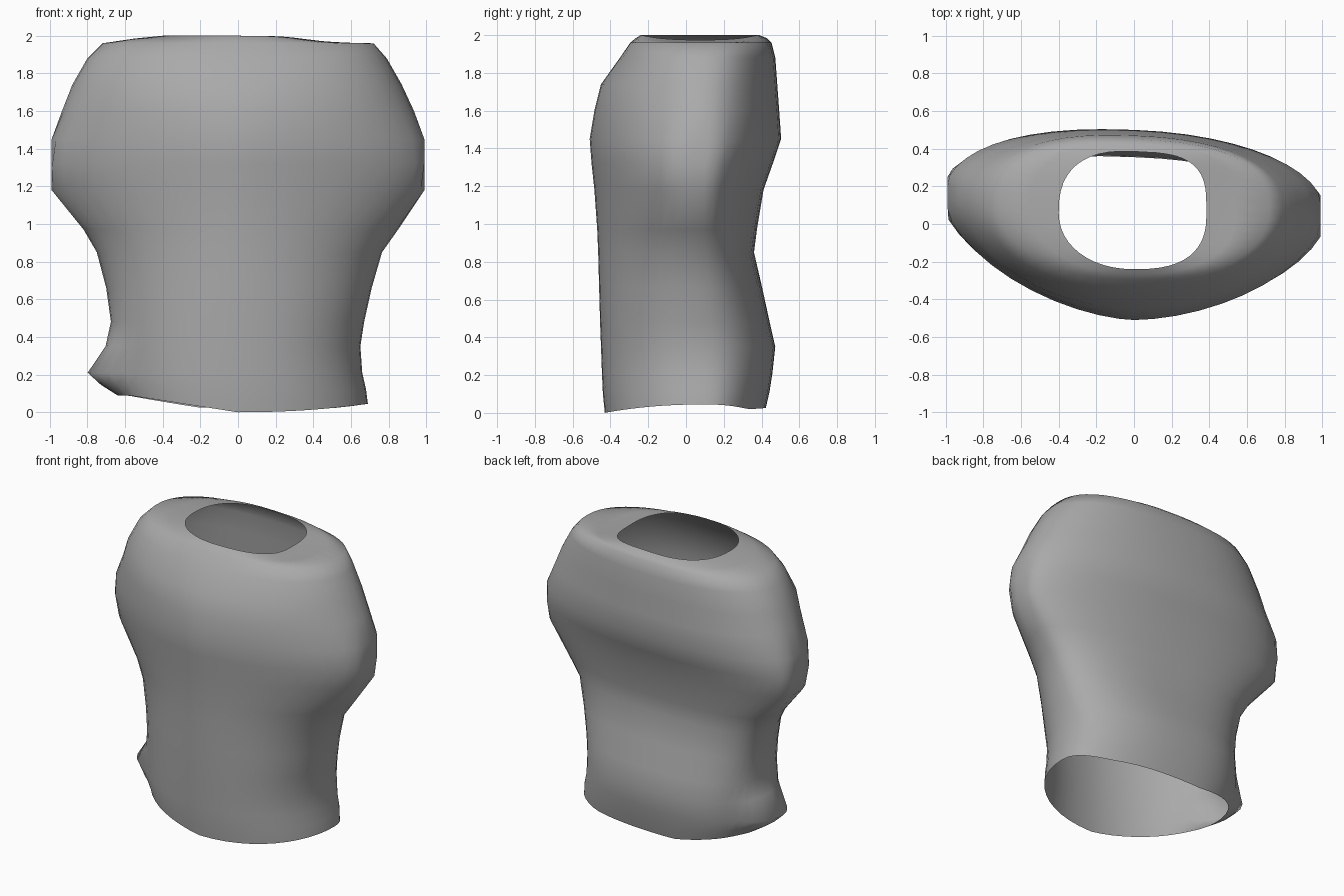
import bpy, bmesh, math

SEGS = 48

# Cross-sections, bottom to top:
# z, left x, right x, front y, back y, side y at left, side y at right
RINGS = [
    (0.00, -0.64, 0.69, -0.43, 0.42, 0.05, 0.10),
    (0.10, -0.66, 0.68, -0.44, 0.44, 0.05, 0.10),
    (0.21, -0.67, 0.66, -0.445, 0.455, 0.05, 0.09),
    (0.35, -0.67, 0.65, -0.45, 0.47, 0.05, 0.08),
    (0.48, -0.675, 0.67, -0.455, 0.44, 0.05, 0.07),
    (0.66, -0.70, 0.71, -0.46, 0.40, 0.06, 0.06),
    (0.85, -0.75, 0.765, -0.465, 0.355, 0.08, 0.05),
    (0.97, -0.82, 0.85, -0.47, 0.37, 0.10, 0.05),
    (1.18, -1.01, 1.01, -0.485, 0.405, 0.15, 0.05),
    (1.32, -1.03, 1.03, -0.50, 0.455, 0.14, 0.05),
    (1.45, -1.01, 1.01, -0.51, 0.50, 0.13, 0.06),
    (1.60, -0.935, 0.935, -0.485, 0.49, 0.12, 0.08),
    (1.74, -0.88, 0.87, -0.45, 0.48, 0.11, 0.09),
    (1.88, -0.80, 0.79, -0.35, 0.47, 0.10, 0.09),
    (1.96, -0.72, 0.72, -0.295, 0.45, 0.10, 0.09),
    (1.985, -0.55, 0.54, -0.265, 0.425, 0.09, 0.08),
    (2.00, -0.40, 0.385, -0.24, 0.385, 0.06, 0.06),
]

# Corner fullness by height: z, front left, front right, back left, back right
FULLNESS = [
    (0.0, 2.0, 2.15, 2.4, 2.3),
    (0.5, 1.9, 2.1, 2.6, 2.4),
    (0.9, 1.7, 1.9, 2.8, 2.4),
    (1.2, 1.55, 1.75, 2.4, 2.1),
    (1.45, 1.6, 1.8, 2.3, 2.1),
    (1.75, 1.9, 2.0, 2.3, 2.2),
    (1.95, 2.1, 2.2, 2.4, 2.4),
    (2.0, 2.1, 2.6, 2.5, 3.4),
]


def fullness(z, k):
    """Interpolate one corner's roundness exponent at a height."""
    for a, b in zip(FULLNESS, FULLNESS[1:]):
        if z <= b[0]:
            t = (z - a[0]) / (b[0] - a[0])
            return a[k] + (b[k] - a[k]) * t
    return FULLNESS[-1][k]


def ring_points(z, xl, xr, yf, yb, yl, yr):
    """Skewed superellipse with separate extents and corners."""
    pts = []
    for i in range(SEGS):
        a = 2 * math.pi * i / SEGS
        c, s = math.cos(a), math.sin(a)
        n = fullness(z, 1 + (c > 0) + 2 * (s > 0))
        x = abs(c) ** (2 / n) * (xr if c > 0 else xl)
        u = (x - xl) / (xr - xl)
        mid = yl + (yr - yl) * u
        # back is a little fuller on the left
        edge = yb - 0.04 * x if s > 0 else yf
        y = mid + abs(s) ** (2 / n) * (edge - mid)
        x = max(-0.99, min(0.99, x))  # flat shoulder ends
        h = z
        # hem rises at the sides, more on the left
        if z < 0.15:
            lift = 0.09 * min(1, -c * 1.1) if c < 0 else 0.045 * c * c
            if s > 0:
                lift = max(lift, 0.025 * s)
            h += lift * (1 - z / 0.2)
        # right side of the neck opening sits lower
        if z > 1.97 and c > 0:
            h -= 0.025 * c * c
        # small pulled-out flap low on the left side
        if c < -0.85:
            pull = max(0, 1 - abs(z - 0.2) / 0.2) * (-c - 0.85) / 0.15
            x -= 0.135 * pull
        pts.append((x, y, h))
    return pts


# Open torso shell
bm = bmesh.new()
loops = [[bm.verts.new(p) for p in ring_points(*r)] for r in RINGS]
for lo, hi in zip(loops, loops[1:]):
    for i in range(SEGS):
        j = (i + 1) % SEGS
        bm.faces.new((lo[i], lo[j], hi[j], hi[i])).smooth = True
mesh = bpy.data.meshes.new("torso_shell")
bm.to_mesh(mesh)
bm.free()
torso = bpy.data.objects.new("torso_shell", mesh)
bpy.context.collection.objects.link(torso)

# Single plain grey
grey = bpy.data.materials.new("plain_grey")
grey.diffuse_color = (0.4, 0.4, 0.4, 1)
mesh.materials.append(grey)
